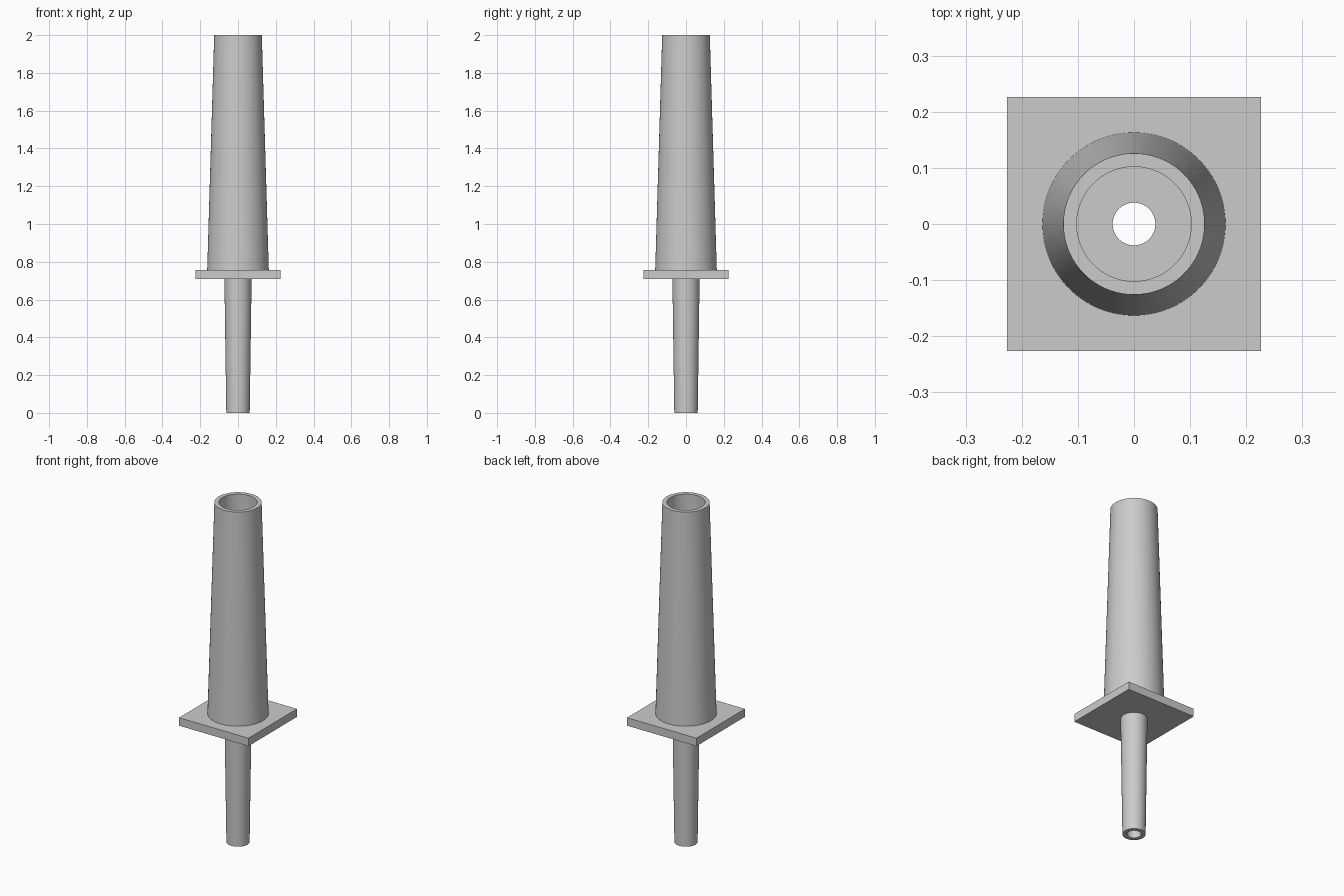
import bpy
import bmesh
from math import cos, sin, pi, radians

cube = bpy.data.objects.get("Cube")
if cube:
    bpy.data.objects.remove(cube, do_unlink=True)

SEGMENTS = 96
BORE = 0.038
PLATE_BOTTOM, PLATE_TOP = 0.71, 0.757

grey = bpy.data.materials.new("plain_grey")
grey.use_nodes = True
colour = (0.6, 0.6, 0.6, 1)
grey.diffuse_color = colour
grey.node_tree.nodes["Principled BSDF"].inputs["Base Color"].default_value = colour


def ring(bm, radius, z, square=False):
    """Loop of vertices on a circle, or on a square of that half width."""
    loop = []
    for i in range(SEGMENTS):
        a = 2 * pi * i / SEGMENTS
        r = radius / max(abs(cos(a)), abs(sin(a))) if square else radius
        loop.append(bm.verts.new((r * cos(a), r * sin(a), z)))
    return loop


def hollow_part(name, outer, inner, square=False):
    """Closed wall between an outer and an inner (radius, z) profile."""
    bm = bmesh.new()
    rings = [ring(bm, r, z, square) for r, z in outer]
    rings += [ring(bm, r, z) for r, z in inner]
    for a, b in zip(rings, rings[1:] + rings[:1]):
        for i in range(SEGMENTS):
            j = (i + 1) % SEGMENTS
            bm.faces.new((a[i], a[j], b[j], b[i]))
    bmesh.ops.recalc_face_normals(bm, faces=bm.faces)
    mesh = bpy.data.meshes.new(name)
    bm.to_mesh(mesh)
    bm.free()
    mesh.materials.append(grey)
    obj = bpy.data.objects.new(name, mesh)
    bpy.context.collection.objects.link(obj)
    bpy.ops.object.select_all(action="DESELECT")
    obj.select_set(True)
    bpy.context.view_layer.objects.active = obj
    bpy.ops.object.shade_smooth_by_angle(angle=radians(30))
    return obj


# Narrow tapered stem with a straight bore
hollow_part("lower_stem",
            [(0.062, 0), (0.072, PLATE_BOTTOM)],
            [(BORE, PLATE_BOTTOM), (BORE, 0)])

# Square flange with a round hole
hollow_part("square_plate",
            [(0.226, PLATE_BOTTOM), (0.226, PLATE_TOP)],
            [(BORE, PLATE_TOP), (BORE, PLATE_BOTTOM)], square=True)

# Wide tapered sleeve, open at the top
hollow_part("upper_sleeve",
            [(0.163, PLATE_TOP), (0.126, 2)],
            [(0.102, 2), (0.102, PLATE_TOP)])
